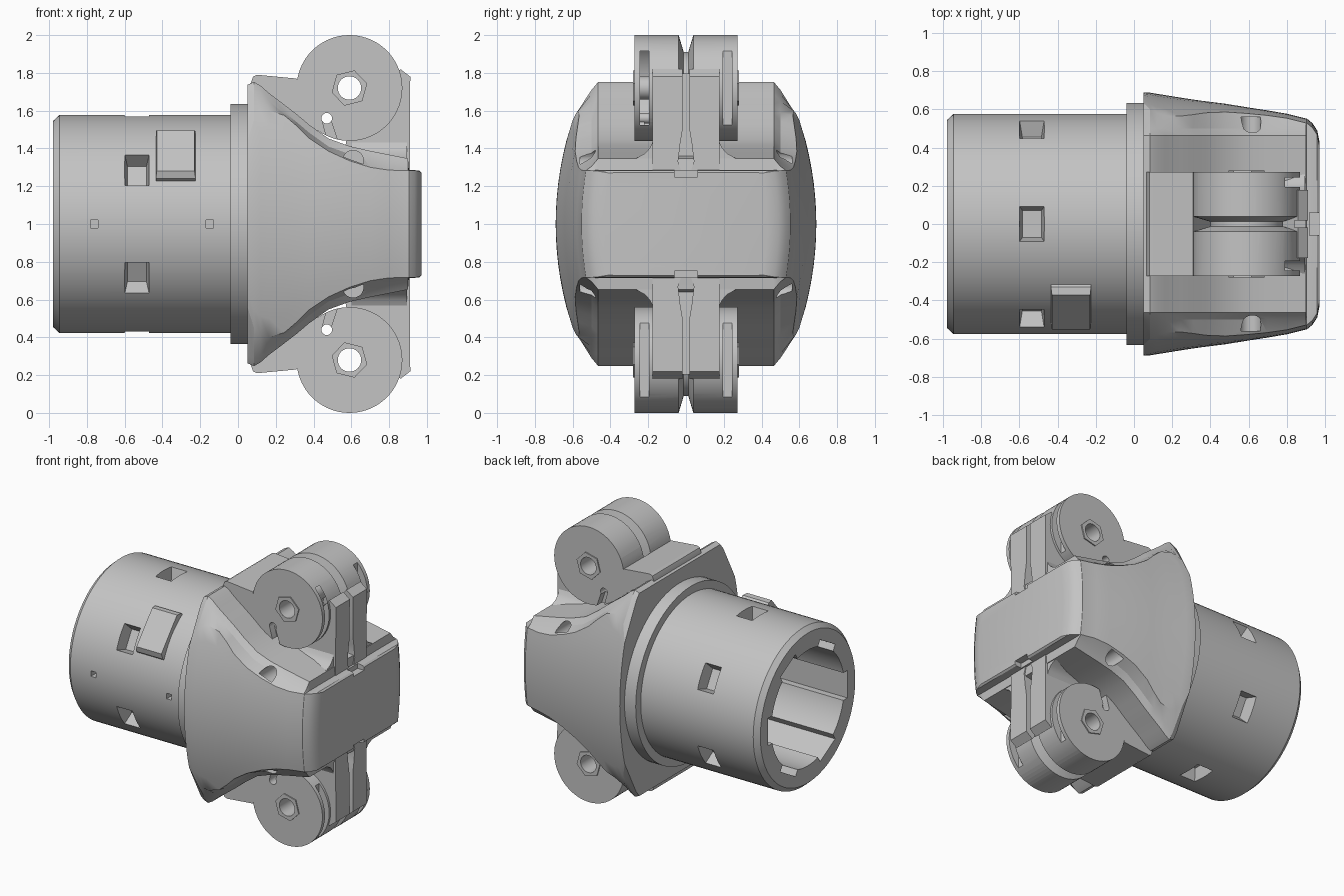
import bpy, bmesh, math
from mathutils import Matrix, Vector

if "Cube" in bpy.data.objects:
    bpy.data.objects.remove(bpy.data.objects["Cube"], do_unlink=True)

grey = bpy.data.materials.new("light grey")
grey.use_nodes = True
grey.diffuse_color = (0.55, 0.55, 0.55, 1)
grey.node_tree.nodes["Principled BSDF"].inputs["Base Color"].default_value = (0.55, 0.55, 0.55, 1)


def shade(me):
    for p in me.polygons:
        p.use_smooth = True
    me.set_sharp_from_angle(angle=math.radians(28))


def finish(bm, name):
    bmesh.ops.recalc_face_normals(bm, faces=bm.faces)
    me = bpy.data.meshes.new(name)
    bm.to_mesh(me)
    bm.free()
    me.materials.append(grey)
    shade(me)
    ob = bpy.data.objects.new(name, me)
    bpy.context.collection.objects.link(ob)
    return ob


def loft(name, rings, closed=False):
    """Skin a list of equal-length point rings; cap the ends unless closed."""
    bm = bmesh.new()
    rows = [[bm.verts.new(p) for p in r] for r in rings]
    n = len(rows[0])
    pairs = list(zip(rows, rows[1:])) + ([(rows[-1], rows[0])] if closed else [])
    for a, b in pairs:
        for i in range(n):
            j = (i + 1) % n
            bm.faces.new((a[i], a[j], b[j], b[i]))
    if not closed:
        bm.faces.new(rows[0])
        bm.faces.new(rows[-1])
    return finish(bm, name)


def prism(name, pts, y0, y1, s=1):
    """Extrude an x/height outline along y; s=-1 flips it below the axis."""
    return loft(name, [[(x, y, 1 + s * h) for x, h in pts] for y in (y0, y1)])


def circle(cx, ch, r, n, turn=0.0):
    return [(cx + r * math.cos(turn + math.tau * i / n),
             ch + r * math.sin(turn + math.tau * i / n)) for i in range(n)]


def box(x0, x1, y0, y1, h0, h1, s=1):
    return prism("cutter", [(x0, h0), (x1, h0), (x1, h1), (x0, h1)], y0, y1, s)


def radial_block(name, x, r0, r1, half_in, half_out, deg):
    """Tapered block on the tube axis; halves are (along x, tangential)."""
    rot = Matrix.Rotation(math.radians(deg), 3, 'X')
    rings = []
    for r, (a, b) in ((r0, half_in), (r1, half_out)):
        rings.append([rot @ Vector((x + i * a, r, j * b)) + Vector((0, 0, 1))
                      for i, j in ((-1, -1), (1, -1), (1, 1), (-1, 1))])
    return loft(name, rings)


def cut(ob, cutters):
    for c in cutters:
        m = ob.modifiers.new("cut", 'BOOLEAN')
        m.object, m.operation, m.solver = c, 'DIFFERENCE', 'EXACT'
    bpy.context.view_layer.update()
    dg = bpy.context.evaluated_depsgraph_get()
    me = bpy.data.meshes.new_from_object(ob.evaluated_get(dg))
    ob.modifiers.clear()
    ob.data = me
    shade(me)
    for c in cutters:
        bpy.data.objects.remove(c, do_unlink=True)


# Tube with chamfered mouth and flange
profile = [(-.98, .42), (-.98, .545), (-.945, .577), (-.04, .577),
           (-.04, .635), (.06, .635), (.06, .42)]
N = 96
tube = loft("tube", [[(x, r * math.cos(math.tau * k / N), 1 + r * math.sin(math.tau * k / N))
                      for x, r in profile] for k in range(N)], closed=True)
cutters = []
for k in range(6):
    # window pockets and keyways in the bore
    cutters.append(radial_block("cutter", -.535, .485, .62, (.05, .07), (.072, .105), 30 + 60 * k))
    cutters.append(radial_block("cutter", -.55, .38, .455, (.5, .1), (.5, .1), 60 * k))
for x in (-.76, -.15):
    cutters.append(radial_block("cutter", x, .52, .62, (.02, .02), (.02, .02), 180))
cut(tube, cutters)

# Raised key on the tube
radial_block("tube_key", -.33, .5, .57, (.105, .165), (.105, .165), 140)
radial_block("tube_key_top", -.33, .57, .603, (.105, .165), (.1, .14), 140)

# Saddle body: station x, cheek half height, saddle half height, half width
stations = [(.05, .44, .735, .69), (.085, .55, .75, .688), (.12, .585, .73, .682),
            (.165, .60, .69, .675), (.245, .575, .63, .662), (.31, .52, .58, .652),
            (.375, .455, .525, .643), (.48, .385, .45, .63), (.59, .335, .41, .612),
            (.7, .30, .385, .595), (.8, .285, .365, .578), (.9, .283, .345, .553),
            (.905, .283, .283, .553), (.935, .283, .283, .528), (.96, .28, .28, .49),
            (.972, .27, .27, .43)]
rings = []
for x, h, b, w in stations:
    side = []
    for i in range(-6, 7):
        z = h * i / 6
        side.append((w - .105 * (z / .6) ** 2, z))
    lip = min(.5, side[-1][0] - .012)
    top = [(lip, max(h + .001, b - .04)), (lip - .035, b + .002)]
    half = [(y, -z) for y, z in reversed(top)] + side + top
    rings.append([(x, y, 1 + z) for y, z in half] + [(x, -y, 1 + z) for y, z in reversed(half)])
body = loft("saddle_body", rings)
cutters = []
for s in (1, -1):
    # notch in the band and drain holes beside the clevis
    cutters.append(prism("cutter", [(.92, .25), (1.0, .25), (1.0, .4), (.92, .4)], -.06, .06, s))
    for y in (-1, 1):
        cutters.append(prism("cutter", circle(.61, .335, .055, 20), y * .3, y * .56, s))
cut(body, cutters)

# Clevis above and below the body
for s, tag in ((1, "upper"), (-1, "lower")):
    cx, ch = .59, .72
    block = prism(tag + "_clevis_block",
                  [(.07, .45), (.065, .74), (.08, .78), (.1, .79), (.31, .77), (.34, .62),
                   (.42, .51), (.46, .35), (.2, .4)], -.272, .272, s)

    knob = prism(tag + "_clevis_knob", circle(cx, ch, .28, 72), -.272, .272, s)
    # V groove around the knob
    groove = [(.19, -.012), (.3, -.045), (.3, .045), (.19, .012)]
    ring = loft("cutter", [[(cx + r * math.cos(math.tau * k / 72), y,
                             1 + s * (ch + r * math.sin(math.tau * k / 72)))
                            for r, y in groove] for k in range(72)], closed=True)
    cutters = [ring, prism("cutter", circle(cx, ch, .062, 32), -.4, .4, s),
               prism("cutter", circle(.47, .56, .028, 20), -.4, .4, s)]
    for y in (-1, 1):
        cutters.append(box(.79, 1.0, y * .195, y * .243, .4, 1.0, s))
        cutters.append(prism("cutter", [(.445, .55), (.495, .54), (.535, .42), (.48, .42)],
                             y * .22, y * .3, s))
    cut(knob, cutters)

    # Front web with centre slot
    web = prism(tag + "_clevis_web",
                [(.55, .3), (.91, .25), (.912, .78), (.86, .82), (.8, .75), (.6, .6)],
                -.178, .178, s)
    slot = loft("cutter", [[(x, y, 1 + s * h) for y, h in
                            ((-.02, .26), (-.042, .33), (-.03, .43), (-.018, .5), (-.018, .9),
                             (.018, .9), (.018, .5), (.03, .43), (.042, .33), (.02, .26))]
                           for x in (.84, 1.0)])
    cut(web, [slot])

    # Flared foot of the web
    for y in (-1, 1):
        loft(tag + "_web_fillet", [[(x, y * a, 1 + s * h) for a, h in
                                    ((.17, .3), (.17, .45), (.19, .405), (.215, .375), (.26, .35), (.26, .3))]
                                   for x in (.6, .895)])
        # Hexagonal pin seats with a bore
        nut = prism(tag + "_pin_seat", circle(cx, ch, .097, 6, .25), y * .262, y * .28, s)
        cut(nut, [prism("cutter", circle(cx, ch, .062, 32), -.4, .4, s)])
